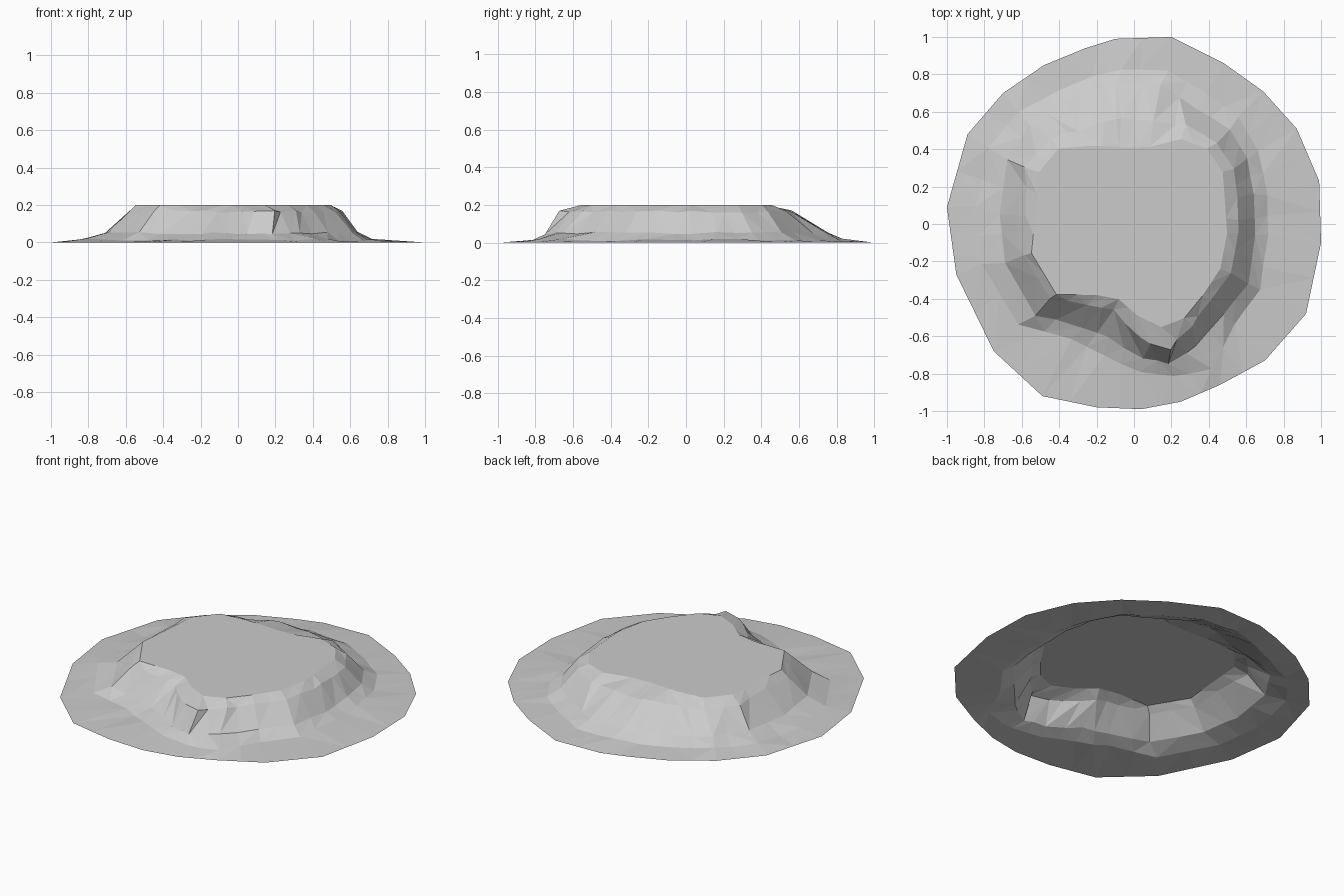
import bpy
import bmesh
import random
from mathutils import Vector

random.seed(4)

cube = bpy.data.objects.get("Cube")
if cube:
    bpy.data.objects.remove(cube, do_unlink=True)

# One pale stone colour for the whole mound
stone = bpy.data.materials.new("pale_grey_stone")
stone.use_nodes = True
stone.diffuse_color = (0.6, 0.6, 0.6, 1)
shader = next(n for n in stone.node_tree.nodes if n.type == "BSDF_PRINCIPLED")
shader.inputs["Base Color"].default_value = stone.diffuse_color

# Heights of the contour rings: plateau edge, cliff lip, cliff foot, toe
HEIGHTS = (0.2, 0.165, 0.05, 0.015)

# Each spoke: rim corner x, y, then the radius of every contour along it
SPOKES = [
    (1, -.1, .5, .56, .65, .72),
    (.99, .23, .5, .57, .66, .73),
    (.87, .51, .55, .61, .7, .77),
    (.69, .71, .56, .62, .72, .8),
    (.48, .86, .52, .6, .7, .8),
    (.2, 1, .42, .56, .76, .84),
    (-.1, .99, .41, .57, .76, .83),
    (-.26, .94, .43, .57, .75, .82),
    (-.48, .85, .48, .58, .74, .82),
    (-.7, .7, .57, .64, .77, .86),
    (-.89, .48, .58, .66, .76, .88),
    (-1, .09, .53, .58, .72, .85),
    (-.95, -.27, .57, .61, .72, .84),
    (-.75, -.68, .56, .6, .72, .82),
    (-.49, -.92, .43, .5, .62, .7),
    (-.2, -.98, .41, .47, .62, .72),
    (.04, -.99, .49, .6, .72, .79),
    (.25, -.95, .57, .7, .77, .84),
    (.46, -.86, .57, .63, .73, .88),
    (.7, -.73, .53, .58, .68, .76),
    (.92, -.48, .52, .58, .69, .76),
]


def spoke_points(spoke):
    """Points down one spoke, from the plateau edge to the rim."""
    rim = Vector((spoke[0], spoke[1], 0))
    direction = rim.normalized()
    points = [direction * radius + Vector((0, 0, height))
              for radius, height in zip(spoke[2:], HEIGHTS)]
    return points + [rim]


def roughen(point, amount):
    """Shift a slope point a little to break up the rock face."""
    sideways = point.normalized().cross(Vector((0, 0, 1)))
    return (point + sideways * random.uniform(-amount, amount)
            + Vector((0, 0, random.uniform(-amount, amount) / 3)))


# Add a halfway spoke between each neighbouring pair
columns = []
corners = [spoke_points(s) for s in SPOKES]
for index, column in enumerate(corners):
    following = corners[(index + 1) % len(corners)]
    halfway = [a.lerp(b, 0.5) for a, b in zip(column, following)]
    for points in (column, halfway):
        slope = [roughen(p, 0.02) for p in points[1:-1]]
        columns.append([points[0]] + slope + [points[-1]])

# Mound: flat plateau, faceted cliffs and a thin skirt, open underneath
bm = bmesh.new()
grid = [[bm.verts.new(p) for p in column] for column in columns]
bm.faces.new([column[0] for column in grid])
for index, column in enumerate(grid):
    following = grid[(index + 1) % len(grid)]
    for level in range(len(column) - 1):
        a, b = column[level], column[level + 1]
        c, d = following[level + 1], following[level]
        if random.random() < 0.5:
            bm.faces.new((a, b, c))
            bm.faces.new((a, c, d))
        else:
            bm.faces.new((a, b, d))
            bm.faces.new((b, c, d))

mesh = bpy.data.meshes.new("rock_mound")
bm.to_mesh(mesh)
bm.free()
mesh.materials.append(stone)
mound = bpy.data.objects.new("rock_mound", mesh)
bpy.context.collection.objects.link(mound)
